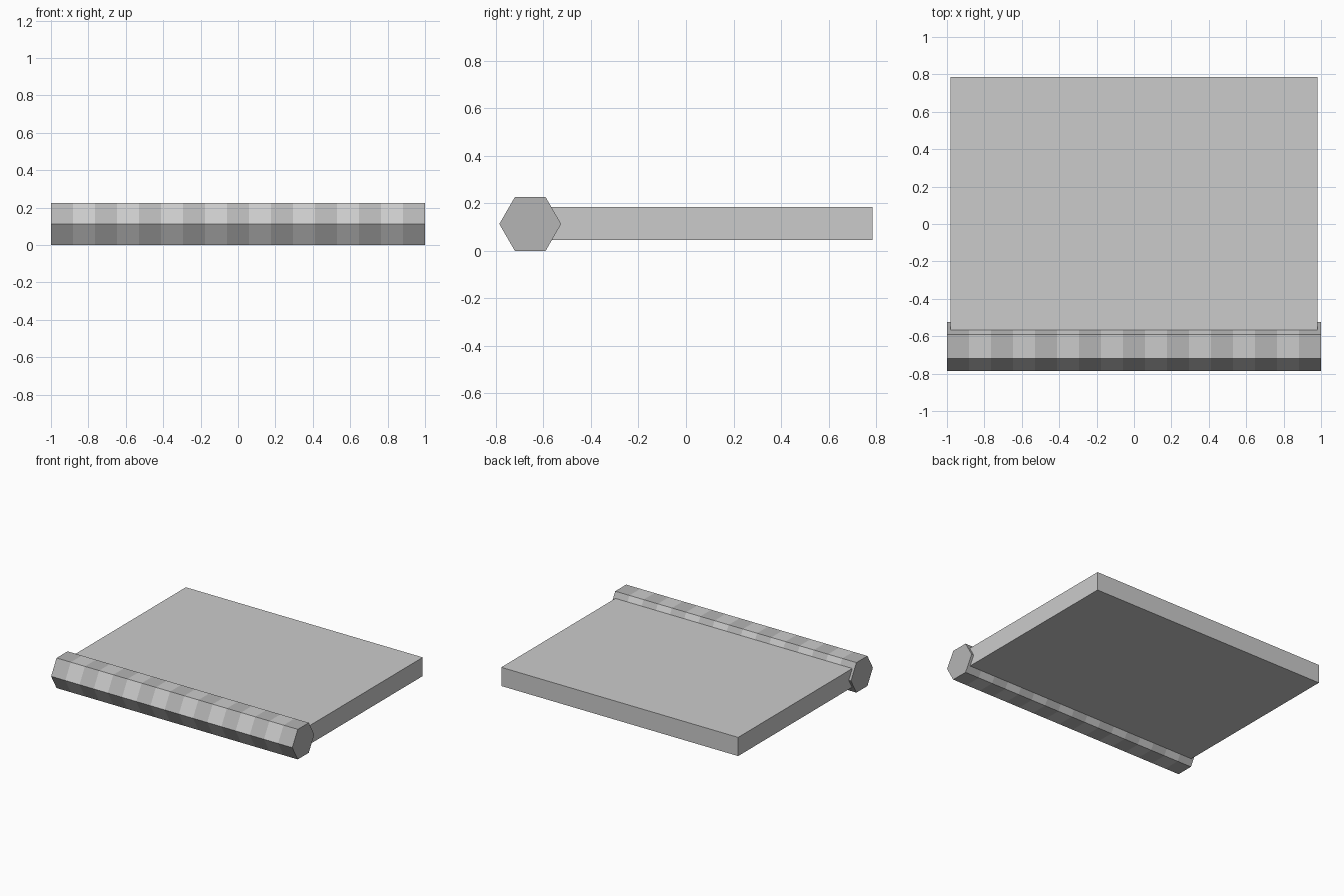
import bpy, bmesh, math

if "Cube" in bpy.data.objects:
    bpy.data.objects.remove(bpy.data.objects["Cube"])

BANDS = 17
R = 0.13
CY, CZ = -0.655, R * math.sin(math.pi / 3)


def material(name, v):
    m = bpy.data.materials.new(name)
    m.diffuse_color = (v, v, v, 1)
    m.use_nodes = True
    m.node_tree.nodes["Principled BSDF"].inputs["Base Color"].default_value = m.diffuse_color
    return m


def add_object(name, bm, mats):
    bmesh.ops.recalc_face_normals(bm, faces=bm.faces)
    me = bpy.data.meshes.new(name)
    bm.to_mesh(me)
    bm.free()
    for m in mats:
        me.materials.append(m)
    ob = bpy.data.objects.new(name, me)
    bpy.context.collection.objects.link(ob)
    return ob


light = material("light_grey", 0.8)
dark = material("dark_grey", 0.46)

# Hexagonal roller with alternating dark and light bands along x
bm = bmesh.new()
rings = []
for i in range(BANDS + 1):
    x = -1 + 2 * i / BANDS
    rings.append([bm.verts.new((x, CY + R * math.cos(k * math.pi / 3),
                                CZ + R * math.sin(k * math.pi / 3)))
                  for k in range(6)])
for i in range(BANDS):
    a, b = rings[i], rings[i + 1]
    for k in range(6):
        n = (k + 1) % 6
        bm.faces.new((a[k], a[n], b[n], b[k])).material_index = i % 2
bm.faces.new(rings[0])
bm.faces.new(rings[-1])
add_object("banded_roller", bm, [dark, light])

# Flat slab tucked into the back of the roller
bm = bmesh.new()
bmesh.ops.create_cube(bm, size=1)
y0, y1, z0, z1 = -0.585, 0.785, 0.045, 0.185
bmesh.ops.scale(bm, vec=(1.964, y1 - y0, z1 - z0), verts=bm.verts)
bmesh.ops.translate(bm, vec=(0, (y0 + y1) / 2, (z0 + z1) / 2), verts=bm.verts)
add_object("slab", bm, [light])
